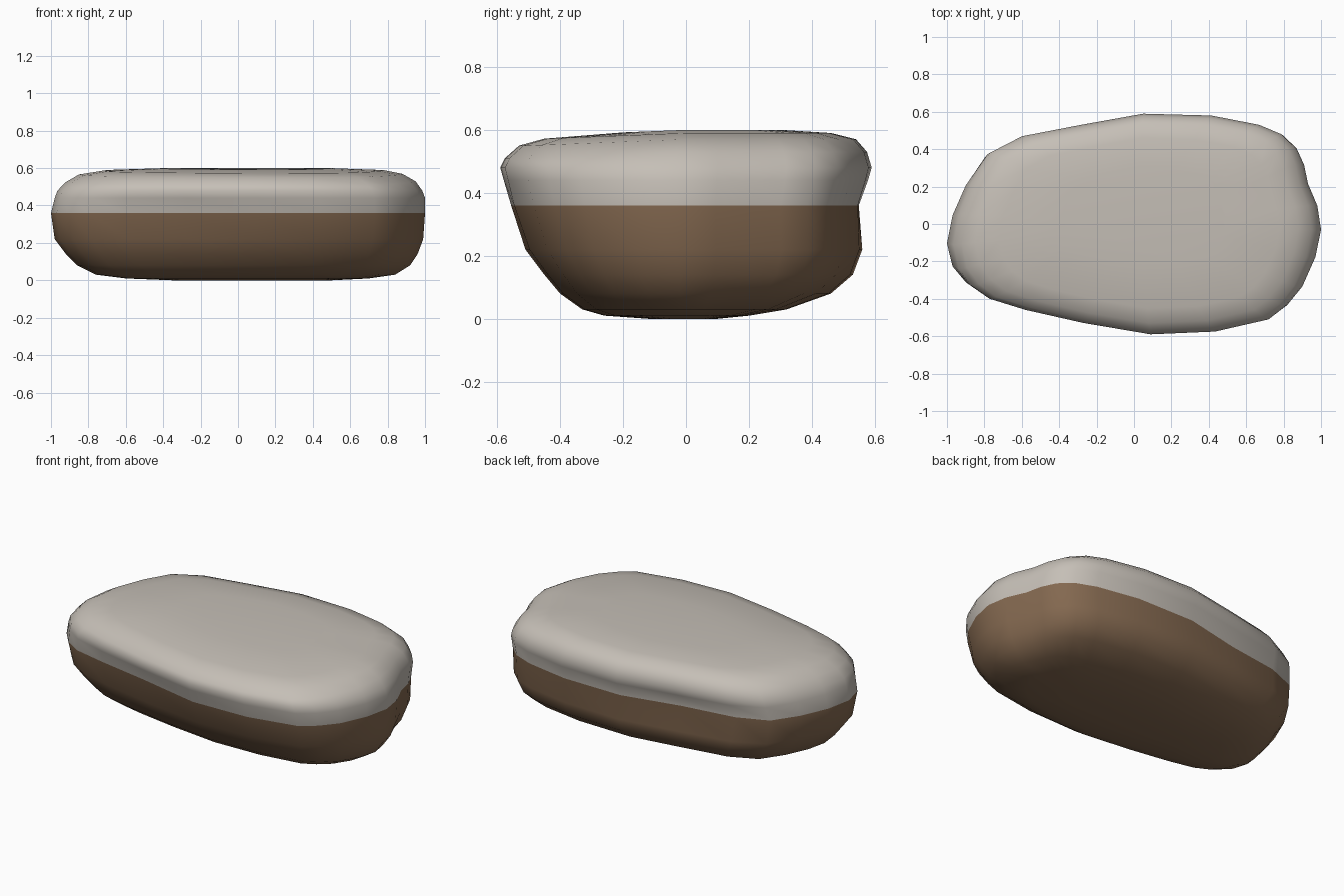
import bpy, bmesh, math

if "Cube" in bpy.data.objects:
    bpy.data.objects.remove(bpy.data.objects["Cube"], do_unlink=True)


def make_material(name, rgb):
    mat = bpy.data.materials.new(name)
    mat.use_nodes = True
    colour = (*rgb, 1)
    mat.diffuse_color = colour
    bsdf = mat.node_tree.nodes["Principled BSDF"]
    bsdf.inputs["Base Color"].default_value = colour
    bsdf.inputs["Roughness"].default_value = 0.9
    return mat


# Widest outline of the boulder, counted round from the right tip
OUTLINE = [(-1, -.11), (-.97, .05), (-.9, .22), (-.8, .38), (-.62, .47), (-.3, .53),
           (.05, .59), (.42, .58), (.68, .53), (.8, .48), (.87, .41), (.91, .32),
           (.93, .22), (.98, .1), (1, -.03), (.97, -.18), (.9, -.34), (.82, -.44),
           (.73, -.51), (.44, -.575), (.09, -.59), (-.28, -.53), (-.6, -.46),
           (-.8, -.4), (-.9, -.33), (-.97, -.24)]

# Each layer: height, then reach towards -x, +x, -y and +y
LAYERS = [(0, .35, .5, .12, .1), (.01, .6, .7, .26, .2), (.03, .76, .84, .33, .32),
          (.08, .86, .92, .4, .46), (.14, .92, .96, .45, .53), (.22, .98, .99, .51, .56),
          (.36, 1, 1, .56, .555), (.44, .98, 1, .58, .58), (.48, .965, .985, .59, .59),
          (.53, .92, .95, .575, .575), (.57, .85, .88, .53, .54),
          (.59, .72, .78, .45, .46), (.6, .4, .5, .2, .3)]
SPLIT = .36


def layer_point(x, y, layer):
    z, left, right, front, back = layer
    px = x * (right if x > 0 else left)
    py = y / .59 * (back if y > 0 else front)
    # shallow groove along the long sides, under the rim
    groove = math.exp(-((z - .37) / .06) ** 2) * math.exp(-((x + .4) / .35) ** 2)
    py *= 1 - .06 * groove
    # the top leans down a little towards the front
    if z > .5:
        z -= .02 * min(max(-py / .5, 0), 1)
    return px, py, z


# Boulder: stacked layers bridged into a skin
bm = bmesh.new()
rings = [[bm.verts.new(layer_point(x, y, layer)) for x, y in OUTLINE] for layer in LAYERS]
for low, high in zip(rings, rings[1:]):
    for i in range(len(low)):
        j = (i + 1) % len(low)
        bm.faces.new((low[i], low[j], high[j], high[i]))
bm.faces.new(rings[0])
bm.faces.new(rings[-1])
bmesh.ops.recalc_face_normals(bm, faces=bm.faces)

# Brown below the split height, pale grey above it
for face in bm.faces:
    face.smooth = True
    face.material_index = int(face.calc_center_median().z > SPLIT)

mesh = bpy.data.meshes.new("boulder")
bm.to_mesh(mesh)
bm.free()
mesh.materials.append(make_material("earth brown", (.23, .14, .08)))
mesh.materials.append(make_material("pale stone grey", (.56, .52, .47)))
boulder = bpy.data.objects.new("boulder", mesh)
bpy.context.collection.objects.link(boulder)
